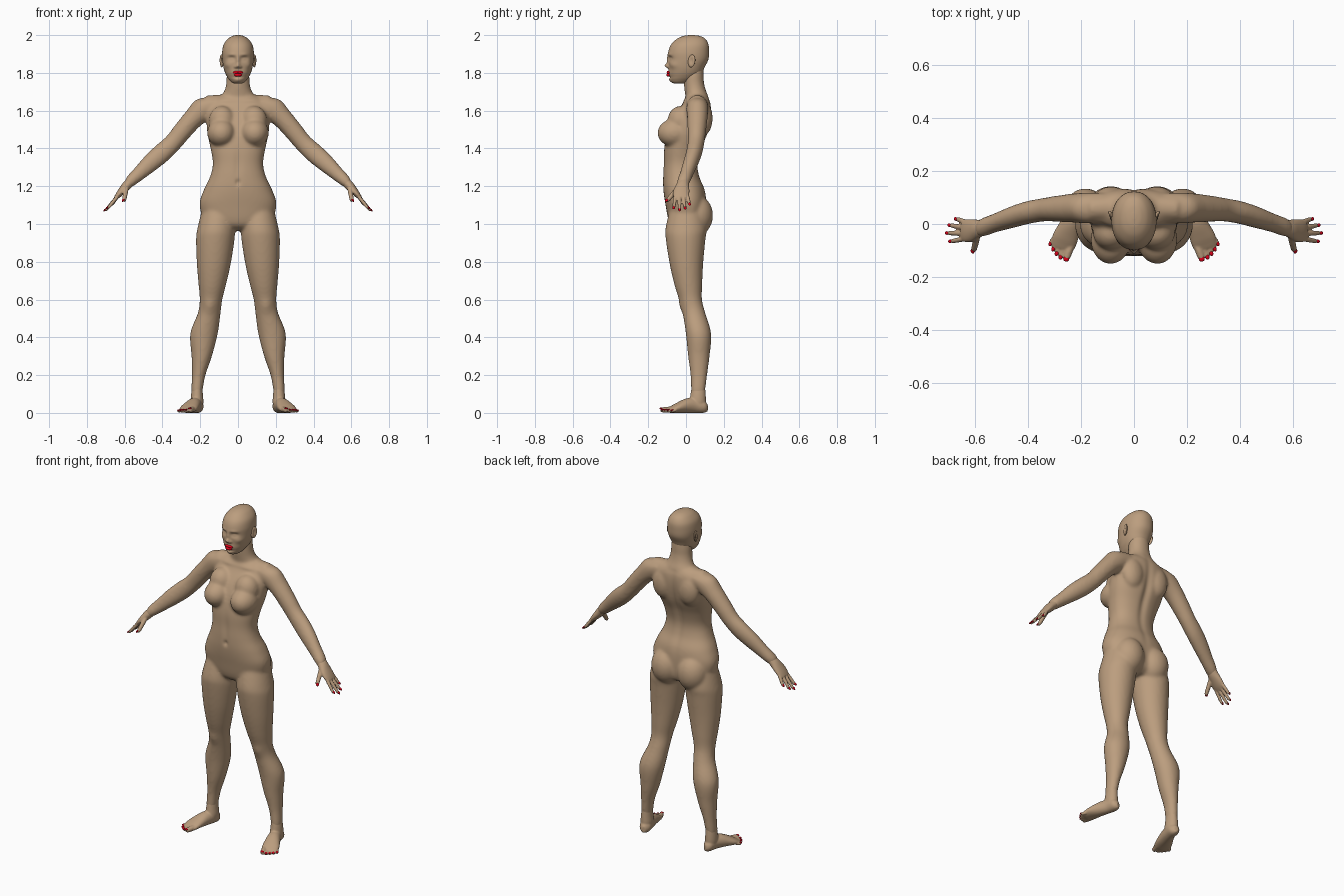
import bpy, bmesh, math
from mathutils import Vector, Matrix

X, Y, Z = Vector((1, 0, 0)), Vector((0, 1, 0)), Vector((0, 0, 1))


def material(name, rgb):
    m = bpy.data.materials.new(name)
    m.diffuse_color = (*rgb, 1)
    return m


SKIN = material("tan skin", (0.50, 0.34, 0.21))
RED = material("red polish", (0.75, 0.0, 0.01))


def tube(bm, rings, u, v, seg=32, steps=5, power=2.0):
    """Smooth loft through rings (x, y, z, radius along u, radius along v)."""
    n, path = len(rings), []
    for i in range(n - 1):
        p0, p1, p2, p3 = [Vector(rings[max(0, min(n - 1, i + k))]) for k in (-1, 0, 1, 2)]
        for s in range(steps):
            t = s / steps
            path.append(0.5 * (2 * p1 + (p2 - p0) * t + (2 * p0 - 5 * p1 + 4 * p2 - p3) * t * t
                               + (3 * p1 - 3 * p2 + p3 - p0) * t ** 3))
    path.append(Vector(rings[-1]))
    loops = []
    for q in path:
        c, a, b = Vector(q[:3]), max(q[3], 0.002), max(q[4], 0.002)
        loop = []
        for k in range(seg):
            co, si = math.cos(math.tau * k / seg), math.sin(math.tau * k / seg)
            pu = math.copysign(abs(co) ** (2 / power), co)
            pv = math.copysign(abs(si) ** (2 / power), si)
            loop.append(bm.verts.new(c + u * (a * pu) + v * (b * pv)))
        loops.append(loop)
    for A, B in zip(loops, loops[1:]):
        for k in range(seg):
            j = (k + 1) % seg
            bm.faces.new((A[k], A[j], B[j], B[k]))
    bm.faces.new(loops[0][::-1])
    bm.faces.new(loops[-1])


def blob(bm, c, r, rot=Matrix.Identity(4), seg=32):
    m = Matrix.Translation(Vector(c)) @ rot @ Matrix.Diagonal((*r, 1))
    bmesh.ops.create_uvsphere(bm, u_segments=seg, v_segments=seg // 2, radius=1, matrix=m)


def digit(bm, nails, a, b, r, up):
    """Finger or toe from a to b, with a nail on its 'up' side."""
    a, b = Vector(a), Vector(b)
    d = (b - a).normalized()
    u = d.orthogonal().normalized()
    rings = [(*a.lerp(b, t), r * k, r * k)
             for t, k in ((0, 1), (0.45, 1), (0.8, 0.9), (0.93, 0.72), (1, 0.25))]
    tube(bm, rings, u, d.cross(u), 16, 3)
    side = up.cross(d).normalized()
    n = d.cross(side)
    rot = Matrix((d, side, n)).transposed().to_4x4()
    blob(nails, b - d * 0.005 + n * r * 0.55, (0.010, r * 0.75, 0.0045), rot, 12)


def mirror(bm):
    geo = bmesh.ops.duplicate(bm, geom=bm.verts[:] + bm.edges[:] + bm.faces[:])["geom"]
    for e in geo:
        if isinstance(e, bmesh.types.BMVert):
            e.co.x *= -1


def sculpt(verts, c, r, off):
    """Soft push of the vertices around c, on both sides."""
    for s in ((1, -1) if c[0] else (1,)):
        for v in verts:
            d2 = ((v.co.x - s * c[0]) / r[0]) ** 2 + ((v.co.y - c[1]) / r[1]) ** 2 \
                + ((v.co.z - c[2]) / r[2]) ** 2
            if d2 < 8:
                v.co += Vector((s * off[0], off[1], off[2])) * math.exp(-d2)


def finish(name, bm, mat, voxel=0, smooth=0):
    bmesh.ops.recalc_face_normals(bm, faces=bm.faces[:])
    me = bpy.data.meshes.new(name)
    bm.to_mesh(me)
    bm.free()
    ob = bpy.data.objects.new(name, me)
    bpy.context.scene.collection.objects.link(ob)
    if voxel:
        m = ob.modifiers.new("fuse", 'REMESH')
        m.mode, m.voxel_size = 'VOXEL', voxel
        m = ob.modifiers.new("soften", 'SMOOTH')
        m.factor, m.iterations = 0.5, smooth
        dg = bpy.context.evaluated_depsgraph_get()
        me = bpy.data.meshes.new_from_object(ob.evaluated_get(dg))
        ob.modifiers.clear()
        ob.data = me
    me.materials.clear()
    me.materials.append(mat)
    for p in me.polygons:
        p.use_smooth = True
    return ob


# Body: arms, legs, breasts, buttocks, shoulder blades, then torso and neck
bm = bmesh.new()
arm_u = Vector((0.71, 0, 0.71))
tube(bm, [(.11, .06, 1.64, .045, .055), (.175, .06, 1.612, .065, .058), (.235, .06, 1.56, .054, .054),
          (.30, .057, 1.485, .050, .048), (.345, .053, 1.43, .048, .044), (.40, .043, 1.378, .051, .043),
          (.455, .027, 1.33, .048, .041), (.52, .005, 1.27, .038, .036), (.57, -.013, 1.225, .030, .035),
          (.59, -.02, 1.20, .016, .024)], arm_u, Y)
tube(bm, [(0, .066, 1.65, .05, .042), (.09, .062, 1.645, .046, .04), (.165, .058, 1.64, .045, .041)], Y, Z)
tube(bm, [(.10, .005, 1.10, .085, .085), (.115, .001, .98, .099, .109), (.12, -.002, .92, .102, .105),
          (.128, .002, .79, .090, .089), (.136, .012, .68, .073, .074), (.143, .024, .60, .060, .061),
          (.152, .042, .53, .060, .060), (.180, .066, .42, .073, .067), (.192, .068, .30, .054, .057),
          (.208, .068, .20, .036, .044), (.217, .064, .12, .030, .038), (.217, .062, .06, .022, .032)], X, Y)
blob(bm, (.088, -.060, 1.482), (.075, .091, .075))
blob(bm, (.085, -.030, 1.545), (.070, .068, .080))
blob(bm, (.087, .055, 1.045), (.090, .088, .108))
blob(bm, (.085, .088, 1.56), (.070, .053, .095))
mirror(bm)
tube(bm, [(0, .01, .965, .05, .05), (0, .008, 1.0, .165, .094), (0, 0, 1.10, .203, .108),
          (0, -.01, 1.18, .181, .110), (0, -.025, 1.25, .148, .097), (0, -.028, 1.32, .133, .091),
          (0, -.017, 1.40, .145, .099), (0, .008, 1.48, .162, .108), (0, .032, 1.56, .167, .100),
          (0, .055, 1.63, .165, .077), (0, .058, 1.67, .12, .060), (0, .06, 1.69, .06, .04)],
     X, Y, 64, 5, 2.3)
tube(bm, [(0, .045, 1.85, .05, .045), (0, .041, 1.79, .060, .053), (0, .042, 1.75, .062, .054),
          (0, .049, 1.71, .070, .057), (0, .06, 1.67, .092, .062), (0, .06, 1.64, .09, .06)], X, Y)
body = finish("body", bm, SKIN, 0.008, 10)
bv = body.data.vertices
sculpt(bv, (0, .12, 1.42), (.022, .08, .20), (0, -.013, 0))      # spine groove
sculpt(bv, (0, -.12, 1.22), (.011, .03, .014), (0, .010, 0))     # navel
sculpt(bv, (0, -.115, 1.31), (.02, .03, .08), (0, .005, 0))      # midline of the belly
sculpt(bv, (.15, -.02, .565), (.03, .04, .035), (0, -.007, 0))   # kneecap
sculpt(bv, (.08, -.015, 1.655), (.06, .03, .012), (0, -.005, 0))  # collarbone

# Hands
nails = bmesh.new()
bm = bmesh.new()
back = Vector((0.77, 0, 0.64))
tube(bm, [(.555, -.008, 1.24, .022, .028), (.585, -.018, 1.208, .025, .034), (.61, -.024, 1.18, .021, .042),
          (.632, -.026, 1.155, .016, .043), (.648, -.026, 1.137, .010, .037)], back, Y)
for a, b in (((.632, .006, 1.155), (.670, .020, 1.098)), ((.637, -.015, 1.148), (.695, -.004, 1.077)),
             ((.637, -.036, 1.148), (.704, -.034, 1.068)), ((.633, -.055, 1.152), (.692, -.066, 1.079))):
    digit(bm, nails, a, b, 0.0095, back)
digit(bm, nails, (.590, -.040, 1.195), (.604, -.103, 1.118), 0.0125, Vector((0.75, -0.5, 0.4)))
mirror(bm)
finish("hands", bm, SKIN, 0.004, 3)

# Feet
bm = bmesh.new()
tube(bm, [(.214, .066, .16, .024, .033), (.217, .064, .10, .031, .040), (.217, .062, .06, .034, .044),
          (.217, .06, .03, .03, .044)], X, Y)
tube(bm, [(.208, .114, .026, .012, .018), (.212, .092, .034, .031, .034), (.222, .045, .040, .034, .040),
          (.238, .0, .038, .040, .038), (.258, -.05, .026, .048, .026), (.268, -.08, .017, .046, .017),
          (.273, -.094, .014, .038, .011)], Vector((.95, .32, 0)), Z)
for a, b, r in (((.238, -.08), (.257, -.136), .015), ((.261, -.08), (.278, -.129), .0105),
                ((.278, -.075), (.293, -.115), .010), ((.292, -.068), (.306, -.098), .0095),
                ((.303, -.055), (.317, -.078), .009)):
    digit(bm, nails, (*a, r + .004), (*b, r), r, Z)
mirror(bm)
finish("feet", bm, SKIN, 0.0045, 3)

# Painted nails
mirror(nails)
finish("nails", nails, RED)

# Head with ears; the face is pushed into shape
bm = bmesh.new()
blob(bm, (.087, .030, 1.863), (.009, .020, .034), Matrix.Rotation(-0.35, 4, 'Z') @ Matrix.Rotation(-0.15, 4, 'X'))
mirror(bm)
tube(bm, [(0, -.035, 1.743, .018, .024), (0, -.030, 1.750, .034, .045), (0, -.020, 1.765, .048, .064),
          (0, -.011, 1.78, .058, .076), (0, -.003, 1.80, .068, .088), (0, .004, 1.83, .077, .095),
          (0, .012, 1.87, .083, .106), (0, .014, 1.91, .084, .108), (0, .02, 1.95, .076, .099),
          (0, .027, 1.98, .054, .075), (0, .03, 1.995, .030, .044), (0, .03, 2.0, .008, .012)],
     X, Y, 128, 9, 2.15)
for c, r, off in (
        ((.034, -.088, 1.876), (.020, .03, .013), (0, .014, 0)),      # eye socket
        ((.034, -.078, 1.874), (.013, .03, .008), (0, -.007, 0)),     # eyeball
        ((.034, -.088, 1.896), (.022, .03, .009), (0, -.004, 0)),     # brow
        ((0, -.092, 1.868), (.010, .03, .022), (0, -.009, 0)),        # nose bridge
        ((0, -.095, 1.838), (.011, .03, .012), (0, -.020, 0)),        # nose tip
        ((.013, -.092, 1.832), (.008, .03, .008), (0, -.008, 0)),     # nostril
        ((.050, -.060, 1.842), (.022, .03, .018), (.004, -.005, 0)),  # cheek
        ((0, -.090, 1.797), (.024, .03, .014), (0, -.005, 0)),        # mouth
        ((0, -.088, 1.777), (.022, .03, .006), (0, .003, 0)),         # chin crease
        ((0, -.085, 1.761), (.020, .03, .012), (0, -.006, 0)),        # chin
        ((.100, .027, 1.866), (.012, .010, .020), (-.009, 0, 0))):    # ear hollow
    sculpt(bm.verts, c, r, off)
finish("head", bm, SKIN)

# Lips
bm = bmesh.new()
blob(bm, (.010, -.093, 1.803), (.017, .010, .0075), Matrix.Rotation(0.15, 4, 'Y'), 24)
mirror(bm)
blob(bm, (0, -.093, 1.789), (.022, .011, .009), seg=24)
for v in bm.verts:
    v.co.y += 12 * v.co.x ** 2
finish("lips", bm, RED)
